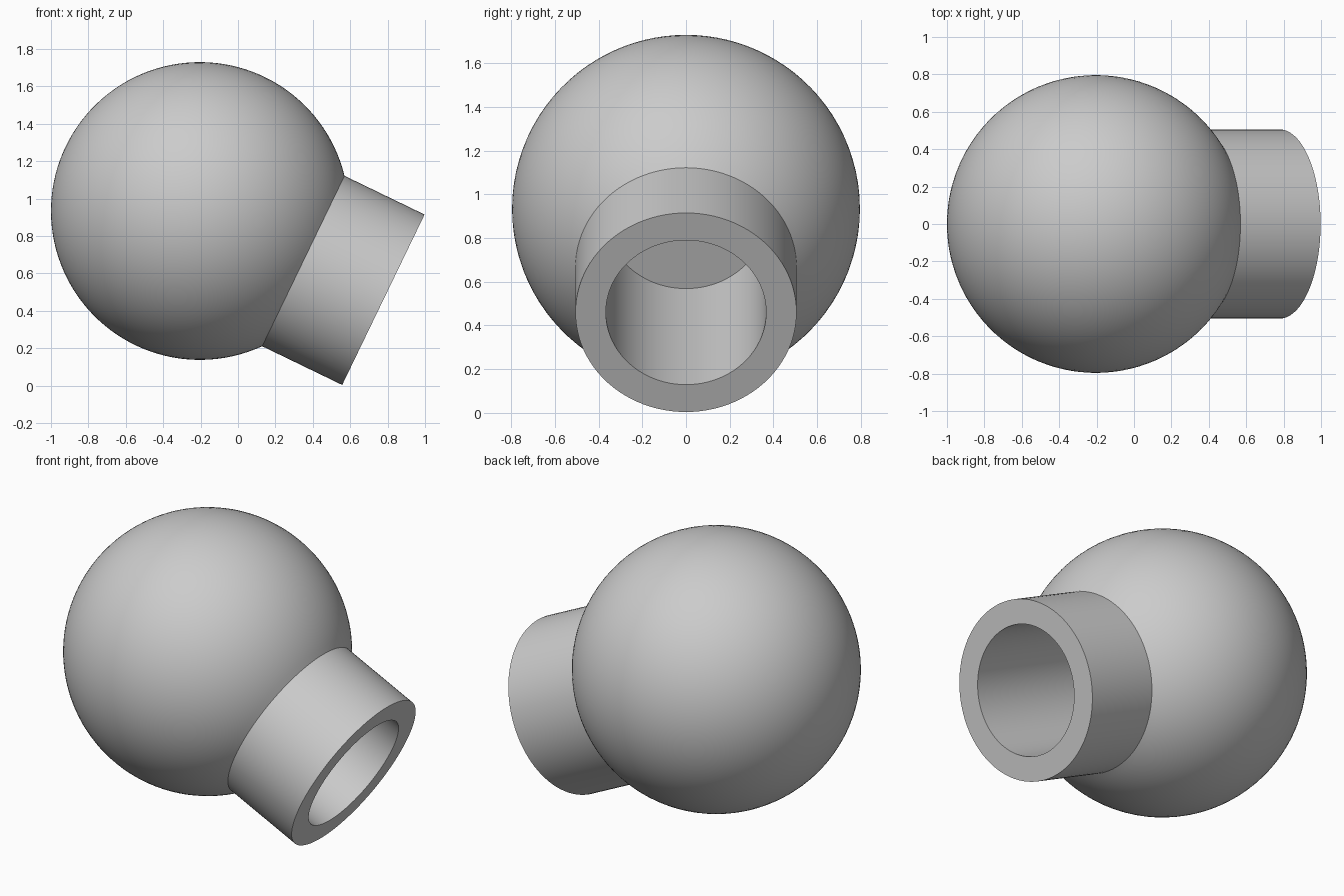
import bpy
import bmesh
from math import sin, cos, asin, pi, radians
from mathutils import Matrix, Vector

if "Cube" in bpy.data.objects:
    bpy.data.objects.remove(bpy.data.objects["Cube"])

BALL_R, NECK_R, BORE_R = 0.796, 0.506, 0.367
RIM, FLOOR = 1.09, 0.08          # distances along the axis from the ball centre
TILT = radians(25.8)             # neck points to +x and downward
SEGMENTS, ARC_STEPS = 96, 48

# Plain grey material
grey = bpy.data.materials.new("plain grey")
grey.use_nodes = True
colour = (0.6, 0.6, 0.6, 1)
grey.diffuse_color = colour
grey.node_tree.nodes["Principled BSDF"].inputs["Base Color"].default_value = colour

# Half profile: ball from its far pole to the neck, then rim, bore and bore floor
start = asin(NECK_R / BALL_R)
profile = []
for i in range(ARC_STEPS + 1):
    a = pi + (start - pi) * i / ARC_STEPS
    profile.append((BALL_R * sin(a), BALL_R * cos(a)))
profile += [(NECK_R, RIM), (BORE_R, RIM), (BORE_R, FLOOR), (0, FLOOR)]

# Turn the profile around the axis
bm = bmesh.new()
verts = [bm.verts.new((r, 0, h)) for r, h in profile]
edges = [bm.edges.new(pair) for pair in zip(verts, verts[1:])]
bmesh.ops.spin(bm, geom=verts + edges, cent=(0, 0, 0), axis=(0, 0, 1),
               angle=2 * pi, steps=SEGMENTS)
bmesh.ops.remove_doubles(bm, verts=bm.verts[:], dist=0.0001)
bmesh.ops.recalc_face_normals(bm, faces=bm.faces[:])

# Tip the axis over and place the ball
bm.transform(Matrix.Translation(Vector((-0.204, 0, 0.934)))
             @ Matrix.Rotation(pi / 2 + TILT, 4, 'Y'))

mesh = bpy.data.meshes.new("ball_with_bored_neck")
bm.to_mesh(mesh)
bm.free()
mesh.materials.append(grey)
ball = bpy.data.objects.new("ball_with_bored_neck", mesh)
bpy.context.collection.objects.link(ball)

# Smooth ball and tube, crisp rim edges
bpy.ops.object.select_all(action='DESELECT')
ball.select_set(True)
bpy.context.view_layer.objects.active = ball
bpy.ops.object.shade_smooth_by_angle(angle=radians(30))
